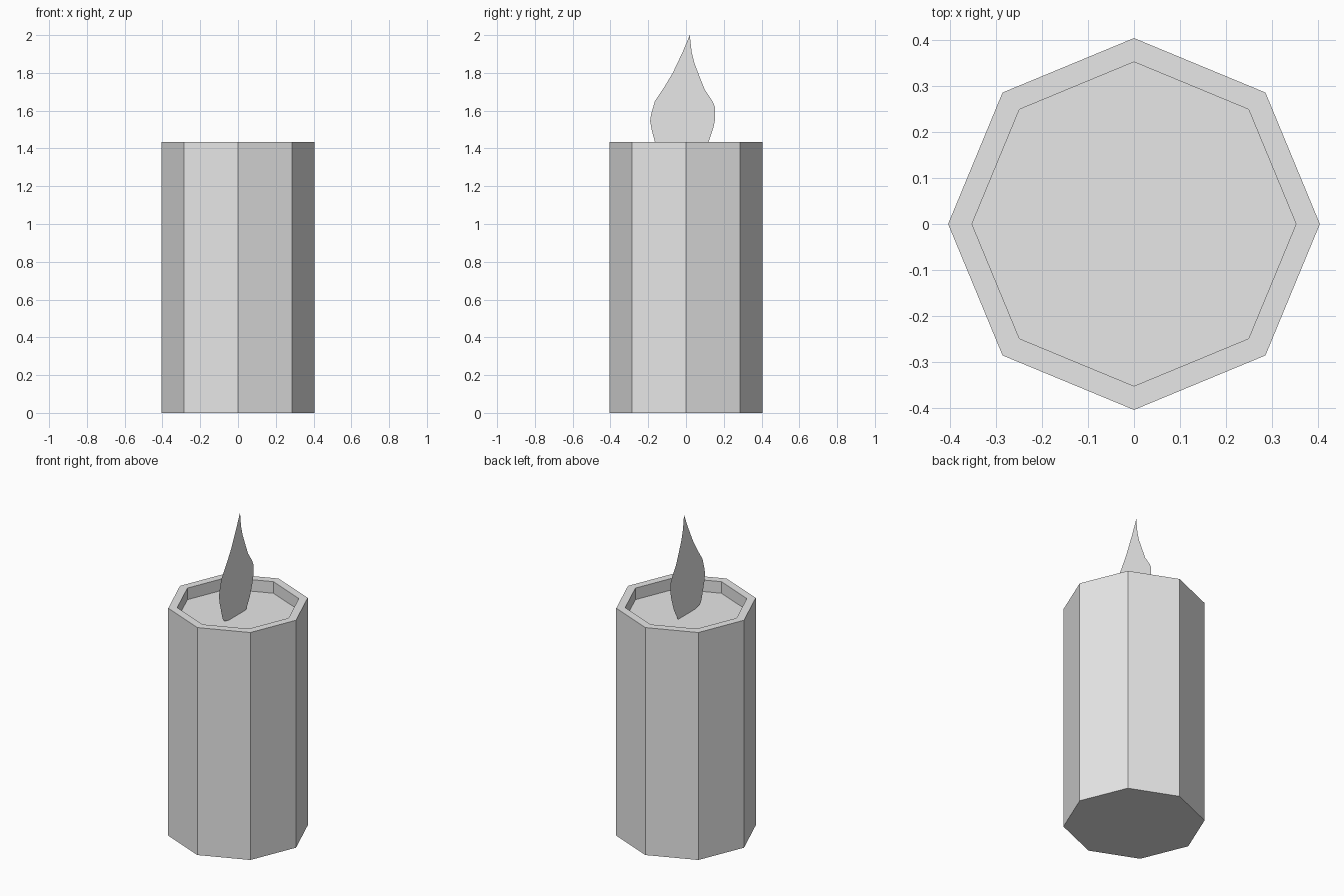
import bpy, bmesh
from mathutils import Vector

cube = bpy.data.objects.get("Cube")
if cube:
    bpy.data.objects.remove(cube, do_unlink=True)

RADIUS, INNER, HEIGHT, FLOOR = 0.405, 0.353, 1.435, 1.362

grey = bpy.data.materials.new("plain_grey")
grey.use_nodes = True
grey.diffuse_color = (0.8, 0.8, 0.8, 1)
grey.node_tree.nodes["Principled BSDF"].inputs["Base Color"].default_value = grey.diffuse_color


def add_object(name, bm):
    mesh = bpy.data.meshes.new(name)
    bm.to_mesh(mesh)
    bm.free()
    mesh.materials.append(grey)
    obj = bpy.data.objects.new(name, mesh)
    bpy.context.collection.objects.link(obj)
    return obj


# Candle body: eight-sided prism whose top is inset and sunk to form a rim
bm = bmesh.new()
bmesh.ops.create_cone(bm, cap_ends=True, segments=8, radius1=RADIUS,
                      radius2=RADIUS, depth=HEIGHT)
bmesh.ops.translate(bm, verts=bm.verts, vec=(0, 0, HEIGHT / 2))
top = max(bm.faces, key=lambda f: f.calc_center_median().z)
bmesh.ops.inset_region(bm, faces=[top], thickness=0.1)
for v in top.verts:
    direction = Vector((v.co.x, v.co.y, 0)).normalized()
    v.co = direction * INNER + Vector((0, 0, HEIGHT))
wall = bmesh.ops.extrude_face_region(bm, geom=[top])
sunk = [g for g in wall["geom"] if isinstance(g, bmesh.types.BMVert)]
bmesh.ops.translate(bm, verts=sunk, vec=(0, 0, FLOOR - HEIGHT))
if top.is_valid:
    bmesh.ops.delete(bm, geom=[top], context="FACES_ONLY")
bmesh.ops.recalc_face_normals(bm, faces=bm.faces)
add_object("candle_body", bm)

# Flame: a flat leaf-shaped sheet standing on the sunken wax, as (y, z) outline
outline = [
    (-0.09, FLOOR), (0.08, FLOOR), (0.12, 1.435), (0.145, 1.51), (0.153, 1.55),
    (0.153, 1.62), (0.14, 1.65), (0.10, 1.71), (0.07, 1.785), (0.045, 1.85),
    (0.03, 1.91), (0.02, 2.0), (-0.02, 1.905), (-0.07, 1.80), (-0.115, 1.725),
    (-0.165, 1.65), (-0.185, 1.58), (-0.19, 1.545), (-0.182, 1.50),
    (-0.165, 1.435), (-0.15, 1.385), (-0.13, 1.37),
]
bm = bmesh.new()
bm.faces.new([bm.verts.new((0, y, z)) for y, z in outline])
add_object("flame", bm)
